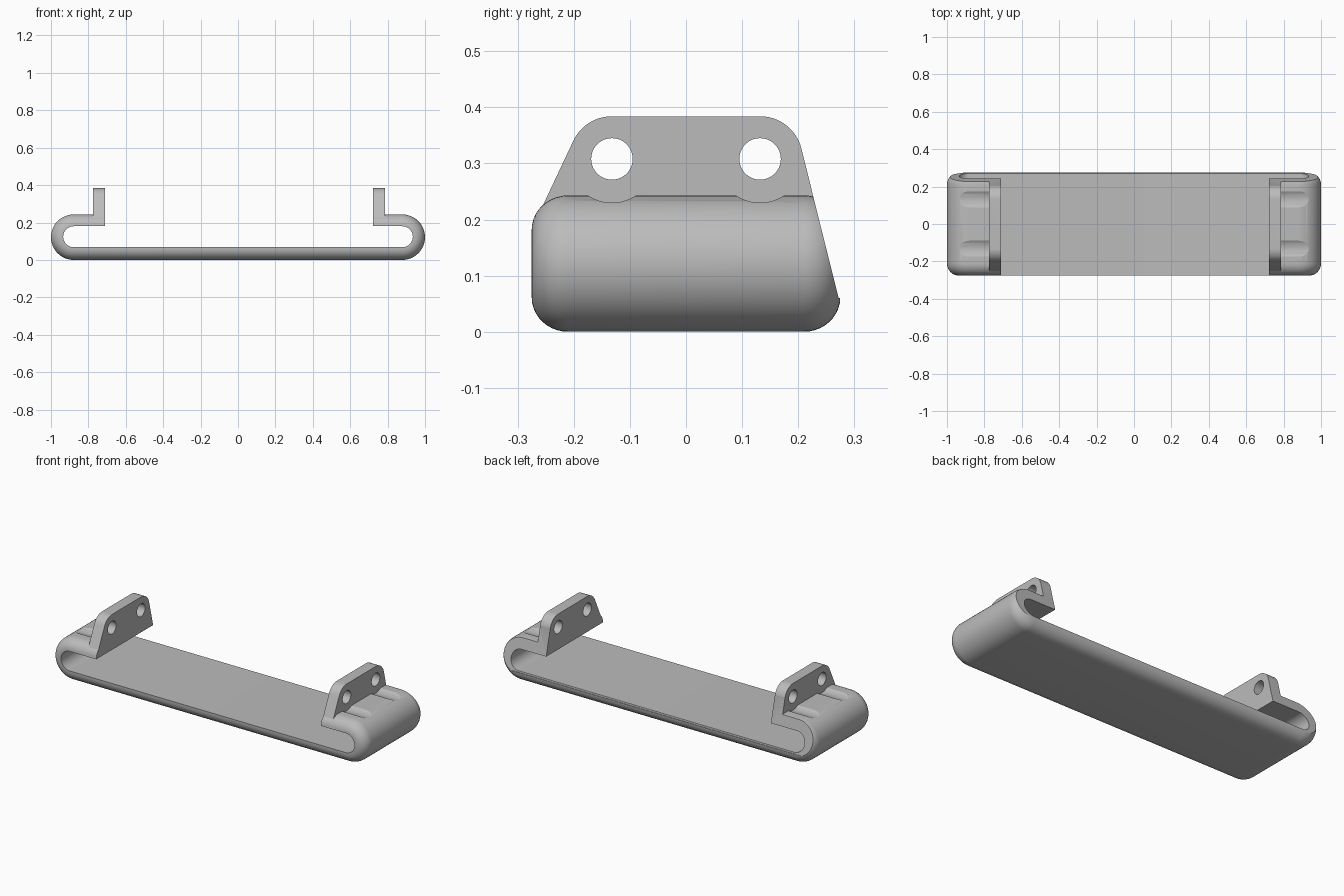
import bpy
from math import sin, cos, pi, radians

if "Cube" in bpy.data.objects:
    bpy.data.objects.remove(bpy.data.objects["Cube"])

HALF_Y = 0.275       # half depth of the bracket
END_X = 0.8785       # centre of the rounded ends
OUT_R = 0.1215       # outer radius of the ends
FILLET = 0.061       # rounding of the outer rim
HOLE_Y, HOLE_Z = 0.132, 0.308
TABS = ((-1, -0.774, -0.71), (1, 0.785, 0.721))   # side, outer face, inner face

grey = bpy.data.materials.new("grey")
grey.use_nodes = True
colour = (0.5, 0.5, 0.5, 1)
grey.diffuse_color = colour
grey.node_tree.nodes["Principled BSDF"].inputs["Base Color"].default_value = colour


def arc(cx, cz, r, start, end, n=24):
    """Points on an arc, angles in degrees."""
    angles = [radians(start + (end - start) * i / n) for i in range(n + 1)]
    return [(cx + r * cos(a), cz + r * sin(a)) for a in angles]


def loft(name, rings):
    """Closed solid through rings that have equal point counts."""
    n = len(rings[0])
    verts = [p for ring in rings for p in ring]
    faces = [tuple(range(n)), tuple(range(len(verts) - n, len(verts)))]
    for k in range(len(rings) - 1):
        for i in range(n):
            j = (i + 1) % n
            faces.append((k * n + i, k * n + j, (k + 1) * n + j, (k + 1) * n + i))
    mesh = bpy.data.meshes.new(name)
    mesh.from_pydata(verts, [], faces)
    obj = bpy.data.objects.new(name, mesh)
    bpy.context.collection.objects.link(obj)
    obj.data.materials.append(grey)
    bpy.ops.object.select_all(action='DESELECT')
    obj.select_set(True)
    bpy.context.view_layer.objects.active = obj
    bpy.ops.object.mode_set(mode='EDIT')
    bpy.ops.mesh.select_all(action='SELECT')
    bpy.ops.mesh.normals_make_consistent(inside=False)
    bpy.ops.object.mode_set(mode='OBJECT')
    return obj


def along_x(name, profile, x0, x1):
    return loft(name, [[(x, y, z) for y, z in profile] for x in (x0, x1)])


def combine(body, other, operation):
    mod = body.modifiers.new(operation.title(), 'BOOLEAN')
    mod.operation, mod.object, mod.solver = operation, other, 'EXACT'
    bpy.context.view_layer.objects.active = body
    bpy.ops.object.modifier_apply(modifier=mod.name)
    bpy.data.objects.remove(other)


# Pill-shaped body with a rounded rim at the front and back
def pill(r, y):
    outline = arc(END_X, OUT_R, r, -90, 90) + arc(-END_X, OUT_R, r, 90, 270)
    return [(x, y, z) for x, z in outline]


quarter = [radians(a * 9) for a in range(11)]
rim = [(OUT_R - FILLET * (1 - sin(a)), HALF_Y - 0.065 * (1 - cos(a))) for a in quarter]
rings = [pill(r, -y) for r, y in rim] + [pill(r, y) for r, y in reversed(rim)]
bracket = loft("folded_bracket", rings)

# Upright tabs with rounded shoulders
tab_profile = [(-HALF_Y, 0.17), (-HALF_Y, 0.183)]
tab_profile += arc(-HOLE_Y, HOLE_Z, 0.076, 154.8, 90, 12)
tab_profile += arc(HOLE_Y, HOLE_Z, 0.076, 90, 14, 12)
tab_profile += [(0.3, 0.3), (0.3, 0.17)]
for side, outer, inner in TABS:
    combine(bracket, along_x("tab", tab_profile, outer, inner - side * 0.02), 'UNION')

# Hollow inside, open at the top between the tabs
hollow = [(-0.71, 0.5), (-0.71, 0.18)]
hollow += arc(-END_X, 0.124, 0.056, 90, 270)
hollow += arc(END_X, 0.124, 0.056, -90, 90)
hollow += [(0.721, 0.18), (0.721, 0.5)]
cutter = loft("hollow", [[(x, y, z) for x, z in hollow] for y in (-0.4, 0.4)])
combine(bracket, cutter, 'DIFFERENCE')

# Slanted back
back = [(0.272, 0.06), (0.2057, 0.326), (0.2057, 0.5), (0.4, 0.5), (0.4, 0.06)]
combine(bracket, along_x("back_slope", back, -1.2, 1.2), 'DIFFERENCE')

# Screw holes and the shallow clearance grooves outside them
for side, outer, inner in TABS:
    for y in (-HOLE_Y, HOLE_Y):
        hole = arc(y, HOLE_Z, 0.037, 0, 350, 35)
        groove = arc(y, HOLE_Z, 0.078, 0, 354, 59)
        combine(bracket, along_x("hole", hole, outer + side * 0.05, inner - side * 0.05), 'DIFFERENCE')
        combine(bracket, along_x("groove", groove, outer, side * 1.1), 'DIFFERENCE')

bpy.ops.object.select_all(action='DESELECT')
bracket.select_set(True)
bpy.context.view_layer.objects.active = bracket
bpy.ops.object.shade_smooth_by_angle(angle=radians(25))
